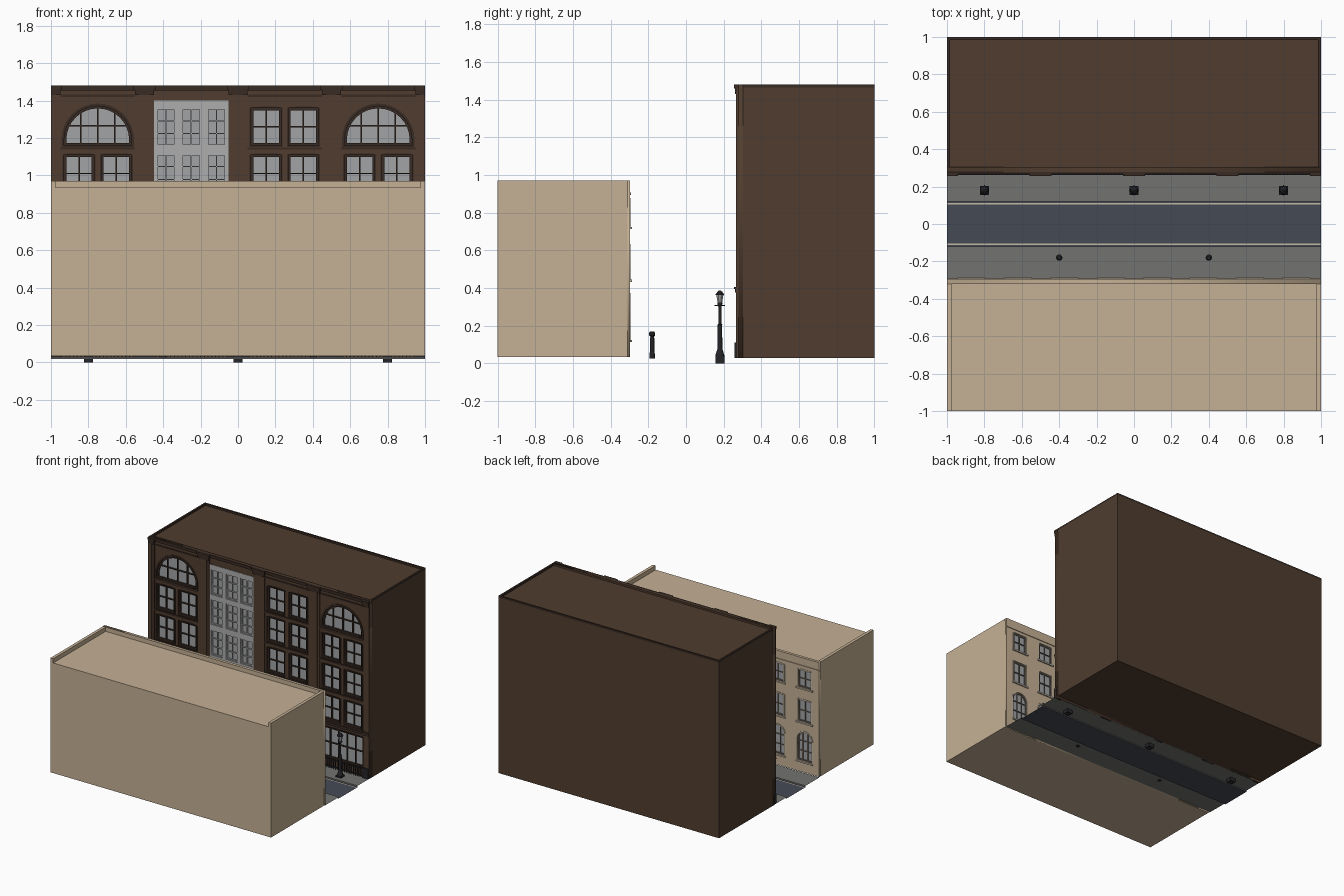
import bpy, bmesh
from math import sin, cos, pi, sqrt
from mathutils import Matrix

if "Cube" in bpy.data.objects:
    bpy.data.objects.remove(bpy.data.objects["Cube"])


def material(name, rgb):
    m = bpy.data.materials.new(name)
    m.diffuse_color = (*rgb, 1)
    m.use_nodes = True
    m.node_tree.nodes["Principled BSDF"].inputs["Base Color"].default_value = m.diffuse_color
    return m


BROWN = material("brown_brick", (.08, .046, .028))
TRIM = material("dark_brown_trim", (.04, .024, .017))
TAN = material("tan_stone", (.56, .44, .30))
SILL = material("pale_stone", (.55, .48, .38))
IRON = material("iron", (.018, .018, .022))
FRAME = material("tan_window_frame", (.16, .13, .10))
GLASS = material("glass", (.36, .37, .38))
PANEL = material("grey_panel", (.42, .42, .42))
WALK = material("sidewalk", (.17, .17, .16))
ROAD = material("asphalt", (.06, .07, .09))


def add(name, mesh, mat):
    mesh.materials.append(mat)
    o = bpy.data.objects.new(name, mesh)
    bpy.context.collection.objects.link(o)
    return o


def boxes(name, items, mat):
    """One mesh from many (x0, x1, y0, y1, z0, z1) boxes."""
    bm = bmesh.new()
    for x0, x1, y0, y1, z0, z1 in items:
        m = Matrix.Translation(((x0 + x1) / 2, (y0 + y1) / 2, (z0 + z1) / 2))
        bmesh.ops.create_cube(bm, size=1, matrix=m @ Matrix.Diagonal((x1 - x0, y1 - y0, z1 - z0, 1)))
    me = bpy.data.meshes.new(name)
    bm.to_mesh(me)
    bm.free()
    return add(name, me, mat)


def outline(cx, z0, w, h, rise=0):
    """Window outline, with an elliptical head when rise > 0."""
    pts = [(cx - w / 2, z0), (cx + w / 2, z0)]
    if rise <= 0:
        return pts + [(cx + w / 2, z0 + h), (cx - w / 2, z0 + h)]
    return pts + [(cx + w / 2 * cos(pi * i / 16), z0 + h - rise + rise * sin(pi * i / 16)) for i in range(17)]


def inset(win, d):
    cx, z0, w, h, rise = win
    return (cx, z0 + d, w - 2 * d, h - 2 * d, max(rise - d, 0))


def plate(name, loops, y0, y1, mat):
    """Upright plate from nested outlines; inner outlines become holes."""
    cu = bpy.data.curves.new(name, 'CURVE')
    cu.dimensions, cu.fill_mode, cu.extrude = '2D', 'BOTH', (y1 - y0) / 2
    for pts in loops:
        s = cu.splines.new('POLY')
        s.points.add(len(pts) - 1)
        for p, (u, v) in zip(s.points, pts):
            p.co = (u, v, 0, 1)
        s.use_cyclic_u = True
    tmp = bpy.data.objects.new(name, cu)
    bpy.context.collection.objects.link(tmp)
    dg = bpy.context.evaluated_depsgraph_get()
    me = bpy.data.meshes.new_from_object(tmp.evaluated_get(dg))
    bpy.data.objects.remove(tmp)
    me.transform(Matrix.Translation((0, (y0 + y1) / 2, 0)) @ Matrix.Rotation(pi / 2, 4, 'X'))
    me.materials.clear()
    return add(name, me, mat)


def windows(name, wins, y0, y1, yglass, mat, t=.012):
    """Frames, glazing bars and glass for (window, columns, rows)."""
    loops, bars, glass = [], [], []
    for win, cols, rows in wins:
        cx, z0, w, h, rise = win
        loops += [outline(*win), outline(*inset(win, t))]
        spring = z0 + h - rise
        for i in range(1, cols):
            u = -w / 2 + w * i / cols
            top = spring + rise * sqrt(1 - (2 * u / w) ** 2)
            bars.append((cx + u - t / 3, cx + u + t / 3, y0, y1, z0, top - t / 3))
        for j in range(1, rows):
            z = z0 + h * j / rows
            half = w / 2 * (sqrt(1 - ((z - spring) / rise) ** 2) if rise and z > spring else 1)
            bars.append((cx - half, cx + half, y0, y1, z - t / 3, z + t / 3))
        glass.append((cx - w / 2, cx + w / 2, yglass - .001, yglass + .001, z0, z0 + h))
    plate(name + "_frames", loops, y0, y1, mat)
    boxes(name + "_bars", bars, mat)
    boxes(name + "_glass", glass, GLASS)


def lathe(name, rings, x, y, mat, n=12):
    """Turned part from (radius, z) rings."""
    bm = bmesh.new()
    loops = [[bm.verts.new((x + r * cos(2 * pi * (i + .5) / n), y + r * sin(2 * pi * (i + .5) / n), z))
              for i in range(n)] for r, z in rings]
    for a, b in zip(loops, loops[1:]):
        for i in range(n):
            bm.faces.new((a[i], a[(i + 1) % n], b[(i + 1) % n], b[i]))
    bm.faces.new(loops[0][::-1])
    bm.faces.new(loops[-1])
    me = bpy.data.meshes.new(name)
    bm.to_mesh(me)
    bm.free()
    return add(name, me, mat)


def strip(name, profile, mat):
    """Thin sheet running the full street length from (y, z) points."""
    v = [(x, y, z) for y, z in profile for x in (-1, 1)]
    f = [(2 * i, 2 * i + 1, 2 * i + 3, 2 * i + 2) for i in range(len(profile) - 1)]
    me = bpy.data.meshes.new(name)
    me.from_pydata(v, [], f)
    add(name, me, mat)


# Street: road, edge lines, kerbs and sidewalks
strip("road", [(-.125, .018), (.125, .018)], ROAD)
for s, far in ((1, .28), (-1, .30)):
    ends = sorted((s * .104, s * .111))
    strip("edge_line", [(y, .019) for y in ends], SILL)
    prof = [(s * .12, .018), (s * .12, .029), (s * far, .029)]
    strip("sidewalk", prof if s > 0 else prof[::-1], WALK)

# Brown building: body with a thin roof rim
boxes("brown_body", [(-1, 1, .304, 1, .027, 1.465)], BROWN)
boxes("brown_roof_rim", [(-1, -.985, .304, 1, 1.465, 1.48), (.985, 1, .304, 1, 1.465, 1.48),
                         (-.985, .985, .985, 1, 1.465, 1.48)], TRIM)

# Brown facade openings
floors = (.41, .66, .91, 1.16)
wins, arches = [], []
for bay in (-.75, .25, .75):
    for z in floors:
        if z > 1.1 and abs(bay) > .5:
            arches.append((bay, 1.16, .36, .21, .18))
            wins.append((arches[-1], 4, 2))
        else:
            wins += [((bay + s * .1, z, .16, .2, 0), 2, 2) for s in (-1, 1)]
wins += [((bay, .10, .38, .25, 0), 5, 2) for bay in (-.75, -.25, .25, .75)]
panel = (-.25, .40, .40, 1.0, 0)
plate("brown_wall", [outline(0, .027, 2, 1.453)] + [outline(*w[0]) for w in wins] + [outline(*panel)],
      .278, .304, BROWN)
windows("brown_window", wins, .284, .294, .297, TRIM)

# Grey glazed bay
pwins = [((x, z, .105, .205, 0), 2, 3) for x in (-.385, -.25, -.115) for z in (.415, .66, .91, 1.155)]
plate("grey_bay_panel", [outline(*panel)] + [outline(*w[0]) for w in pwins], .274, .302, PANEL)
windows("grey_bay_window", pwins, .281, .29, .295, PANEL, .009)

# Arch and window surrounds
for a in arches:
    plate("arch_surround", [outline(*inset(a, -.014)), outline(*a)], .271, .28, TRIM)
plate("window_surrounds", [p for w, c, r in wins if not w[4]
                           for p in (outline(*inset(w, -.008)), outline(*w))], .273, .28, TRIM)

# Pilasters with caps, raised strips and plinths
shafts, caps, plinths = [], [], []
for x in (-1, -.5, 0, .5, 1):
    def span(half):
        return max(x - half, -1), min(x + half, 1)
    shafts += [(*span(.05), .27, .28, .03, 1.46), (*span(.03), .266, .28, .11, 1.44)]
    for z, h in ((.385, .02), (1.44, .04)):
        caps += [(*span(.06), .256, .28, z + h / 2, z + h), (*span(.052), .261, .28, z - .01, z + h / 2)]
    plinths.append((*span(.055), .257, .29, .029, .11))
boxes("pilasters", shafts, BROWN)
boxes("pilaster_caps", caps, TRIM)
boxes("pilaster_plinths", plinths, IRON)

# Cornices, spandrel ledges and bay borders
ledges = [(-1, 1, .268, .304, 1.455, 1.48), (-1, 1, .266, .28, .375, .395)]
for bay in (-.75, .25, .75):
    ledges += [(bay - .2, bay + .2, .271, .28, z - .022, z - .01) for z in floors[1:]]
    ledges += [(bay + s * .205 - .006, bay + s * .205 + .006, .273, .28, .4, 1.43) for s in (-1, 1)]
    ledges.append((bay - .2, bay + .2, .273, .28, 1.42, 1.432))
boxes("brown_ledges", ledges, TRIM)

# Iron fence between plinths
fence = []
for bay in (-.75, -.25, .25, .75):
    fence += [(bay - .2, bay + .2, .262, .268, z, z + .006) for z in (.04, .095)]
    fence += [(bay - .19 + i * .02 - .003, bay - .19 + i * .02 + .003, .262, .268, .029, .11) for i in range(20)]
boxes("fence", fence, IRON)

# Tan building: body, side parapets, facade with windows
boxes("tan_body", [(-1, 1, -1, -.312, .033, .935)], TAN)
boxes("tan_parapets", [(-1, -.975, -1, -.312, .935, .97), (.975, 1, -1, -.312, .935, .97)], TAN)
twins, sills = [], []
for i in range(8):
    x = -.868 + i * .248
    twins += [((x, .125, .135, .24, .065), 3, 3), ((x, .445, .12, .18, 0), 2, 2), ((x, .725, .12, .145, 0), 2, 2)]
    sills += [(x - .075, x + .075, -.305, -.287, z - .012, z) for z in (.125, .445, .725)]
plate("tan_wall", [outline(0, .033, 2, .937)] + [outline(*w[0]) for w in twins], -.321, -.297, TAN)
boxes("tan_parapet_backing", [(-.975, .975, -.312, -.3, .935, .965)], TAN)
windows("tan_window", twins, -.309, -.302, -.3105, FRAME, .01)
boxes("tan_sills", sills, SILL)
plate("tan_window_surrounds", [p for w, c, r in twins for p in (outline(*inset(w, -.008)), outline(*w))],
      -.298, -.294, SILL)
boxes("tan_cornice", [(-1, 1, -.3, -.291, .895, .908)], TAN)

# Street lamps
for x in (-.8, 0, .8):
    boxes("lamp_foot", [(x - .024, x + .024, .156, .204, 0, .04)], IRON)
    lathe("lamp_post", [(.024, .03), (.024, .045), (.014, .075), (.012, .2), (.014, .205), (.008, .21),
                        (.008, .3), (.013, .312), (.013, .322)], x, .18, IRON)
    boxes("lamp_crossbar", [(x - .003, x + .003, .152, .208, .305, .311)], IRON)
    lathe("lamp_glass", [(.013, .322), (.02, .362)], x, .18, GLASS, 8)
    lathe("lamp_cap", [(.024, .362), (.024, .367), (.014, .38), (.005, .387)], x, .18, IRON, 8)

# Bollards
for x in (-.4, .4):
    lathe("bollard", [(.015, .025), (.015, .05), (.012, .06), (.012, .135), (.009, .14), (.016, .147),
                      (.017, .162), (.01, .17)], x, -.18, IRON)
    bpy.context.view_layer.update()
